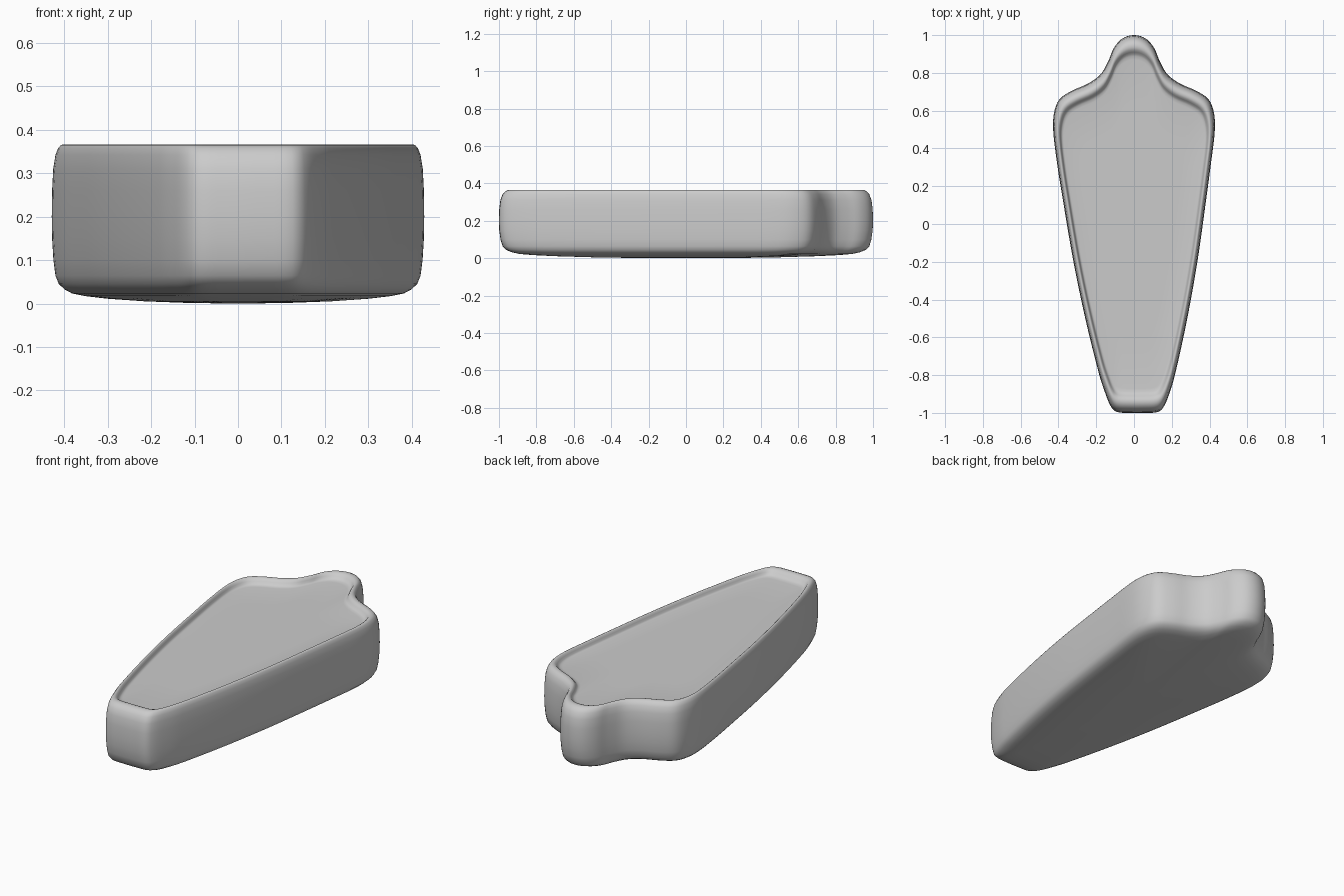
import bpy, bmesh
from mathutils import Vector

if "Cube" in bpy.data.objects:
    bpy.data.objects.remove(bpy.data.objects["Cube"])

# Right half of the plan outline, from the nose round to the flat tail
half = [(0, 1), (0.06, 0.983), (0.105, 0.935), (0.135, 0.865), (0.175, 0.795),
        (0.24, 0.745), (0.33, 0.705), (0.395, 0.66), (0.423, 0.59), (0.428, 0.5),
        (0.41, 0.34), (0.375, 0.1), (0.328, -0.2), (0.27, -0.5), (0.2, -0.8),
        (0.165, -0.91), (0.136, -0.973), (0.108, -0.995), (0.05, -1)]
ctrl = [Vector(p) for p in half] + [Vector((-x, y)) for x, y in reversed(half[1:])]


def smooth_loop(pts, steps):
    """Closed Catmull-Rom curve through the points."""
    out, n = [], len(pts)
    for i in range(n):
        a, b, c, d = (pts[(i + k) % n] for k in (-1, 0, 1, 2))
        # tangents are limited by the segment length where spacing is uneven
        seg = (c - b).length
        m1 = (c - a).normalized() * seg
        m2 = (d - b).normalized() * seg
        for s in range(steps):
            t = s / steps
            out.append(b * (2*t**3 - 3*t**2 + 1) + m1 * (t**3 - 2*t**2 + t)
                       + c * (3*t**2 - 2*t**3) + m2 * (t**3 - t**2))
    return out


outline = smooth_loop(ctrl, 4)
# The tail leans slightly to +x
for p in outline:
    p.x += 0.018 * min(1, max(0, (0.3 - p.y) / 1.2))

# Cross-section as (scale of outline, z): domed base, wall, rolled rim, sunken panel
section = [(0.25, 0.001), (0.5, 0.005), (0.7, 0.011), (0.82, 0.017), (0.89, 0.023),
           (0.93, 0.032), (0.962, 0.045), (0.98, 0.064), (0.991, 0.1), (0.998, 0.15),
           (1.0, 0.2), (0.998, 0.26), (0.992, 0.31), (0.98, 0.342), (0.965, 0.358),
           (0.95, 0.365), (0.935, 0.366), (0.922, 0.362), (0.91, 0.352),
           (0.9, 0.342), (0.888, 0.337), (0.87, 0.335), (0.6, 0.335)]

bm = bmesh.new()
rings = [[bm.verts.new((p.x * s, p.y * s, z)) for p in outline] for s, z in section]
n = len(outline)
for low, high in zip(rings, rings[1:]):
    for i in range(n):
        j = (i + 1) % n
        bm.faces.new((low[i], low[j], high[j], high[i]))
# Close the base and the panel with fans
for ring, z in ((rings[0], 0), (rings[-1], 0.335)):
    c = bm.verts.new((0, 0, z))
    for i in range(n):
        bm.faces.new((ring[i], ring[(i + 1) % n], c))
bmesh.ops.recalc_face_normals(bm, faces=bm.faces)

mesh = bpy.data.meshes.new("tapered_tray")
bm.to_mesh(mesh)
bm.free()
tray = bpy.data.objects.new("tapered_tray", mesh)
bpy.context.collection.objects.link(tray)
for f in mesh.polygons:
    f.use_smooth = True
